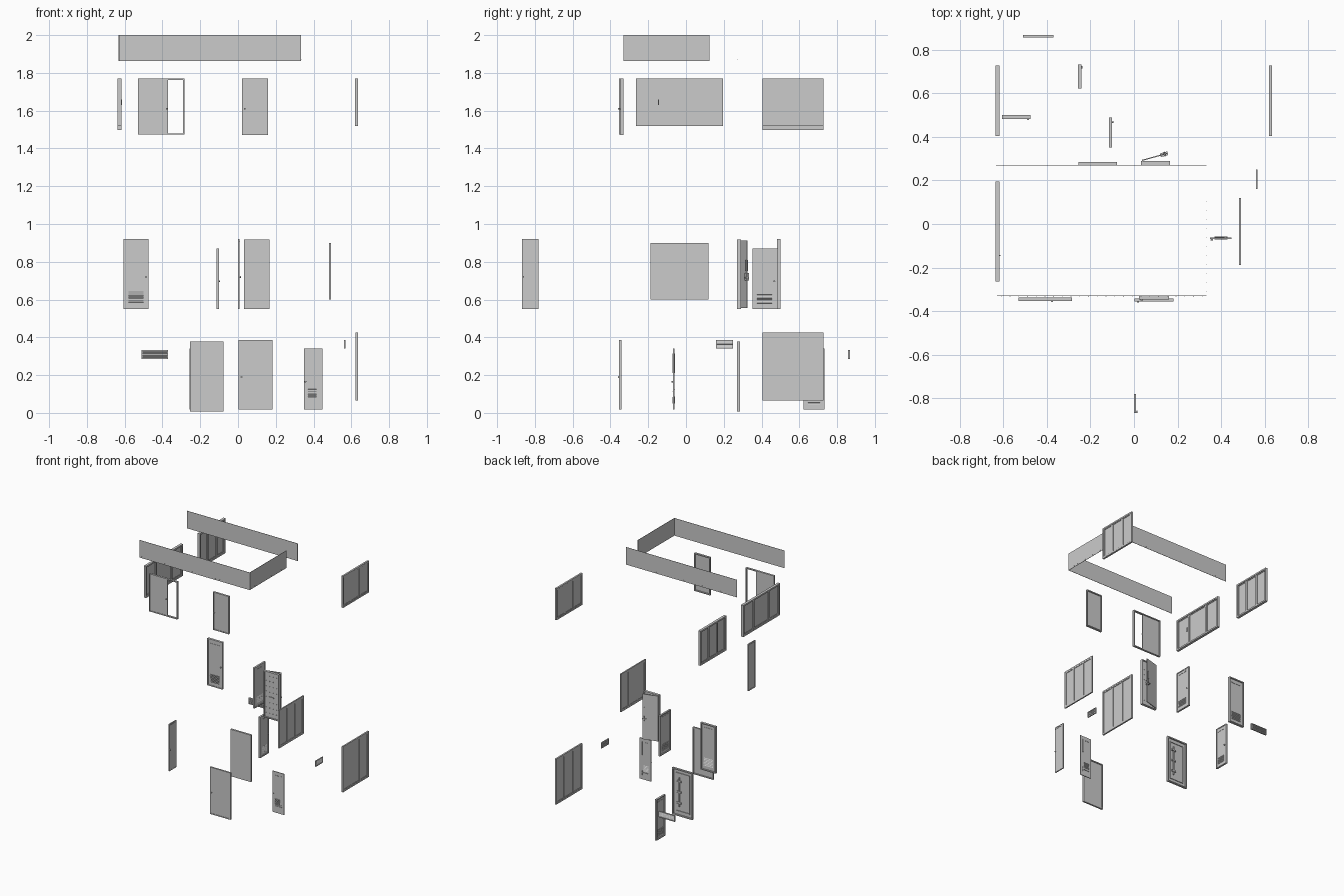
import bpy, bmesh, math
from mathutils import Matrix, Vector

if "Cube" in bpy.data.objects:
    bpy.data.objects.remove(bpy.data.objects["Cube"])


class Panel:
    """Upright part: u = along its width, d = depth, z = up. axis 'x' or 'y' is the width direction."""
    def __init__(self, name, axis):
        self.name, self.axis, self.bm = name, axis, bmesh.new()

    def box(self, u0, u1, d0, d1, z0, z1, tilt=0, spin=0, pivot=None):
        c = Vector(((u0 + u1) / 2, (d0 + d1) / 2, (z0 + z1) / 2))
        m = Matrix.Translation(c) @ Matrix.Rotation(tilt, 4, 'X') @ Matrix.Diagonal((u1 - u0, d1 - d0, z1 - z0, 1))
        if spin:
            p = Matrix.Translation(pivot)
            m = p @ Matrix.Rotation(spin, 4, 'Z') @ p.inverted() @ m
        bmesh.ops.create_cube(self.bm, size=1, matrix=m)

    def rod(self, u, d0, d1, z, r, seg=12):
        m = Matrix.Translation((u, (d0 + d1) / 2, z)) @ Matrix.Rotation(math.pi / 2, 4, 'X')
        bmesh.ops.create_cone(self.bm, cap_ends=True, segments=seg, radius1=r, radius2=r,
                              depth=abs(d1 - d0), matrix=m)

    def frame(self, u0, u1, d0, d1, z0, z1, t):
        self.box(u0, u0 + t, d0, d1, z0, z1)
        self.box(u1 - t, u1, d0, d1, z0, z1)
        self.box(u0 + t, u1 - t, d0, d1, z1 - t, z1)
        self.box(u0 + t, u1 - t, d0, d1, z0, z0 + t)

    def louvre(self, u0, u1, d0, d1, z0, z1, n):
        step = (z1 - z0) / n
        for i in range(n):
            z = z0 + (i + .5) * step
            self.box(u0, u1, d0, d1, z - step * .25, z + step * .25, tilt=.5)

    def knob(self, u, d, z, side):
        self.rod(u, d, d + side * .005, z, .003)
        self.rod(u, d + side * .004, d + side * .008, z, .005)

    def done(self):
        if self.axis == 'y':   # swap width and depth
            for v in self.bm.verts:
                v.co.x, v.co.y = v.co.y, v.co.x
        bmesh.ops.recalc_face_normals(self.bm, faces=self.bm.faces)
        me = bpy.data.meshes.new(self.name)
        self.bm.to_mesh(me)
        self.bm.free()
        ob = bpy.data.objects.new(self.name, me)
        bpy.context.collection.objects.link(ob)


def window(name, axis, u0, u1, d0, d1, z0, z1, splits, handle=None):
    p = Panel(name, axis)
    p.frame(u0, u1, d0, d1, z0, z1, .012)
    mid, w = (d0 + d1) / 2, u1 - u0
    edges = [u0 + .012] + [u0 + w * s for s in splits] + [u1 - .012]
    for s in edges[1:-1]:                                   # mullions
        p.box(s - .008, s + .008, d0 + .003, d1 - .003, z0 + .012, z1 - .012)
    for i, (a, b) in enumerate(zip(edges, edges[1:])):      # sashes and panes
        p.frame(a, b, mid - .004, mid + .004, z0 + .012, z1 - .012, .006)
        p.box(a, b, mid - .001, mid + .001, z0 + .012, z1 - .012)
    if handle:
        p.box(handle - .003, handle + .003, d1 - .003, d1 + .003, (z0 + z1) / 2 - .015, (z0 + z1) / 2 + .015)
    p.done()


def door(name, axis, u0, u1, d0, d1, z0, z1, knob, side, bar=None, vent=None, t=.008):
    p = Panel(name, axis)
    p.frame(u0, u1, d0, d1, z0, z1, t)
    # leaf sits near the knob side, leaving a recess behind
    th = d1 - d0
    a, b = (d0 + th * .15, d0 + th * .5) if side < 0 else (d0 + th * .5, d1 - th * .15)
    p.box(u0 + t, u1 - t, a, b, z0 + t, z1 - t)
    p.knob(knob[0], b if side > 0 else a, knob[1], side)
    if bar:
        p.box(bar[0], bar[1], a - .002, b + .002, bar[2] - .003, bar[2] + .003)
    if vent:
        p.louvre(vent[0], vent[1], a - .002, b + .002, vent[2], vent[3], 6)
    p.done()


# Sign boards forming an open band at the top, with bolts along the lower edge
for name, axis, u0, u1, d, out in (("fascia_front", 'x', -.63, .333, -.33, -1),
                                   ("fascia_back", 'x', -.633, .333, .27, 1),
                                   ("fascia_right", 'y', -.33, .125, .333, 1)):
    p = Panel(name, axis)
    p.box(u0, u1, d - .001, d + .001, 1.862, 2.0)
    n = int((u1 - u0) / .04)
    for i in range(n):
        p.rod(u0 + (i + .5) * (u1 - u0) / n, d, d + out * .002, 1.872, .002, 6)
    p.done()

# Windows
window("window_left_upper_wide", 'y', -.265, .195, -.637, -.617, 1.52, 1.77, (.29, .71), -.145)
window("window_left_upper", 'y', .405, .728, -.637, -.617, 1.497, 1.77, (.33, .67))
window("window_right_upper", 'y', .405, .728, .62, .634, 1.52, 1.77, (.33, .67))
window("window_right_lower", 'y', .405, .728, .622, .634, .065, .425, (.33, .67))
window("window_middle", 'y', -.188, .12, .482, .492, .6, .9, (.33, .67))

# Vented doors
door("vent_door_left", 'x', -.607, -.475, .482, .5, .55, .92, (-.487, .72), -1,
     (-.58, -.5, .885), (-.58, -.5, .58, .648))
door("vent_door_middle", 'y', .352, .488, -.115, -.101, .55, .87, (.468, .697), 1,
     (.375, .455, .845), (.375, .455, .577, .63))
door("vent_door_back", 'y', .622, .733, -.257, -.242, .017, .34, (.72, .17), 1,
     (.645, .71, .31), (.645, .71, .04, .095))
door("narrow_door", 'y', -.868, -.78, 0, .009, .55, .92, (-.862, .72), 1, (-.862, -.79, .908), t=.005)

# Plain doors
door("plain_door_lower", 'x', .003, .182, -.355, -.342, .017, .387, (.018, .19), -1)
door("plain_door_upper", 'x', .022, .16, -.346, -.33, 1.472, 1.77, (.036, 1.61), -1)

# Flat locker door with bars and louvre
p = Panel("slim_door", 'x')
p.box(.35, .448, -.068, -.062, .017, .34)
p.box(.37, .40, -.071, -.059, .307, .313)
p.box(.424, .429, -.072, -.058, .21, .315)
p.box(.37, .43, -.072, -.058, .066, .073)
p.box(.424, .429, -.072, -.058, .05, .085)
p.louvre(.37, .415, -.07, -.06, .08, .13, 5)
p.knob(.357, -.068, .165, -1)
p.done()

# Security door: plain front, recessed back with lock bar
p = Panel("security_door", 'x')
p.box(-.255, -.077, .27, .275, .007, .377)
p.frame(-.255, -.077, .27, .285, .007, .377, .009)
p.frame(-.228, -.105, .274, .28, .04, .345, .006)
p.box(-.14, -.132, .274, .283, .08, .31)
for z in (.11, .195, .28):
    p.box(-.155, -.117, .274, .284, z - .006, z + .006)
p.done()

# Half-open sliding door in its frame
p = Panel("sliding_door", 'x')
p.frame(-.53, -.284, -.354, -.338, 1.473, 1.77, .007)
p.box(-.528, -.37, -.351, -.345, 1.476, 1.765)
p.knob(-.377, -.351, 1.61, -1)
p.done()

# Riveted plate door with its leaf swung open at the back
p = Panel("riveted_door", 'x')
p.frame(.032, .166, .27, .29, .55, .917, .008)
p.box(.04, .158, .277, .283, .558, .909)
for i in range(4):
    for j in range(8):
        p.rod(.053 + i * .03, .274, .286, .59 + j * .042, .0025, 6)
p.box(.08, .12, .272, .288, .714, .722)
p.done()
p = Panel("open_leaf", 'x')
hinge = Vector((.038, .29, 0))
leaf = dict(spin=.27, pivot=hinge)
p.box(.038, .158, .29, .295, .555, .912, **leaf)
p.box(.142, .15, .282, .303, .7, .74, **leaf)
p.box(.125, .16, .284, .301, .712, .72, **leaf)
p.box(.14, .148, .285, .299, .75, .81, **leaf)
p.done()

# Small wall vents
for name, axis, u0, u1, d0, d1, z0, z1 in (("small_vent_back", 'x', -.51, -.37, .857, .869, .285, .332),
                                           ("small_vent_right", 'y', .16, .25, .56, .568, .342, .387)):
    p = Panel(name, axis)
    p.frame(u0, u1, d0, d1, z0, z1, .005)
    p.box(u0 + .004, u1 - .004, (d0 + d1) / 2 - .001, (d0 + d1) / 2 + .001, z0 + .004, z1 - .004)
    p.louvre(u0 + .005, u1 - .005, d0 + .002, d1 - .002, z0 + .005, z1 - .005, 5)
    p.done()
